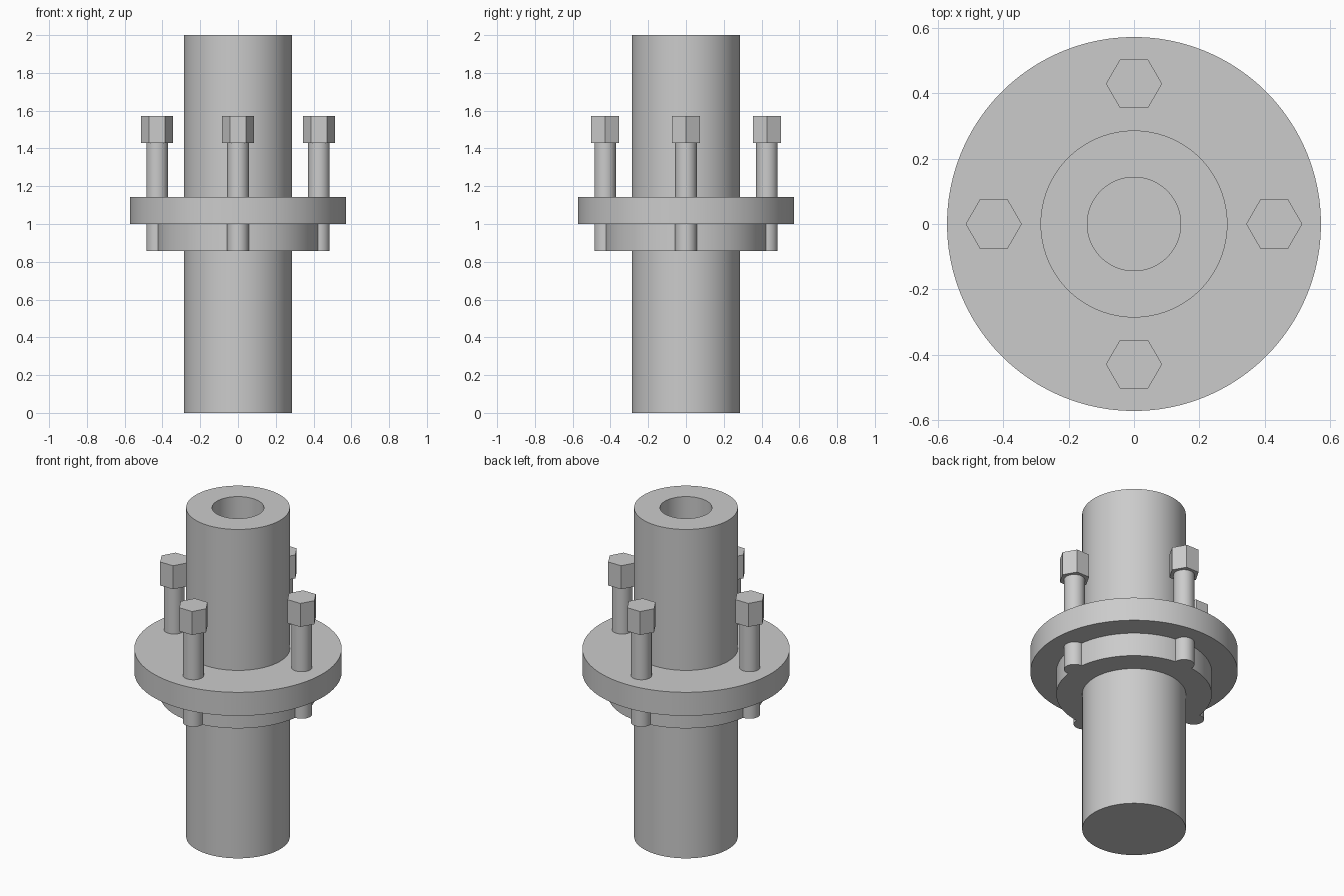
import bpy
import bmesh
import math

U = 1 / 7      # design module
SIDES = 96

cube = bpy.data.objects.get("Cube")
if cube:
    bpy.data.objects.remove(cube, do_unlink=True)

grey = bpy.data.materials.new("plain grey")
grey.use_nodes = True
grey.diffuse_color = (0.6, 0.6, 0.6, 1)
grey.node_tree.nodes["Principled BSDF"].inputs["Base Color"].default_value = (0.6, 0.6, 0.6, 1)


def lathe(name, profile, sides, smooth=True, location=(0, 0, 0)):
    """Revolve (radius, height) pairs, in modules, running from axis to axis."""
    bm = bmesh.new()
    rings = []
    for r, z in profile:
        if r == 0:
            continue
        angles = [math.tau * i / sides for i in range(sides)]
        rings.append([bm.verts.new((r * U * math.cos(a), r * U * math.sin(a), z * U))
                      for a in angles])
    for low, high in zip(rings, rings[1:]):
        for i in range(sides):
            j = (i + 1) % sides
            bm.faces.new((low[i], low[j], high[j], high[i]))
    bm.faces.new(rings[0][::-1])
    bm.faces.new(rings[-1])
    bmesh.ops.recalc_face_normals(bm, faces=bm.faces)
    mesh = bpy.data.meshes.new(name)
    bm.to_mesh(mesh)
    bm.free()
    mesh.materials.append(grey)
    obj = bpy.data.objects.new(name, mesh)
    obj.location = location
    bpy.context.collection.objects.link(obj)
    if smooth:
        bpy.ops.object.select_all(action='DESELECT')
        obj.select_set(True)
        bpy.context.view_layer.objects.active = obj
        bpy.ops.object.shade_smooth_by_angle(angle=math.radians(30))
    return obj


# Solid lower shaft with its narrow collar
lathe("lower_shaft", [(0, 0), (2, 0), (2, 6), (3, 6), (3, 7), (0, 7)], SIDES)

# Upper tube with its wide flange and open bore
lathe("upper_tube", [(0, 7), (4, 7), (4, 8), (2, 8), (2, 14),
                     (1, 14), (1, 7.01), (0, 7.01)], SIDES)

# Four hex bolts through the flange
for side, x, y in (("left", 3, 0), ("right", -3, 0), ("front", 0, -3), ("back", 0, 3)):
    spot = (x * U, y * U, 0)
    lathe("bolt_shank_" + side, [(0, 6), (0.4, 6), (0.4, 10), (0, 10)], 48, location=spot)
    lathe("bolt_head_" + side, [(0, 10), (0.6, 10), (0.6, 11), (0, 11)], 6, False, spot)
